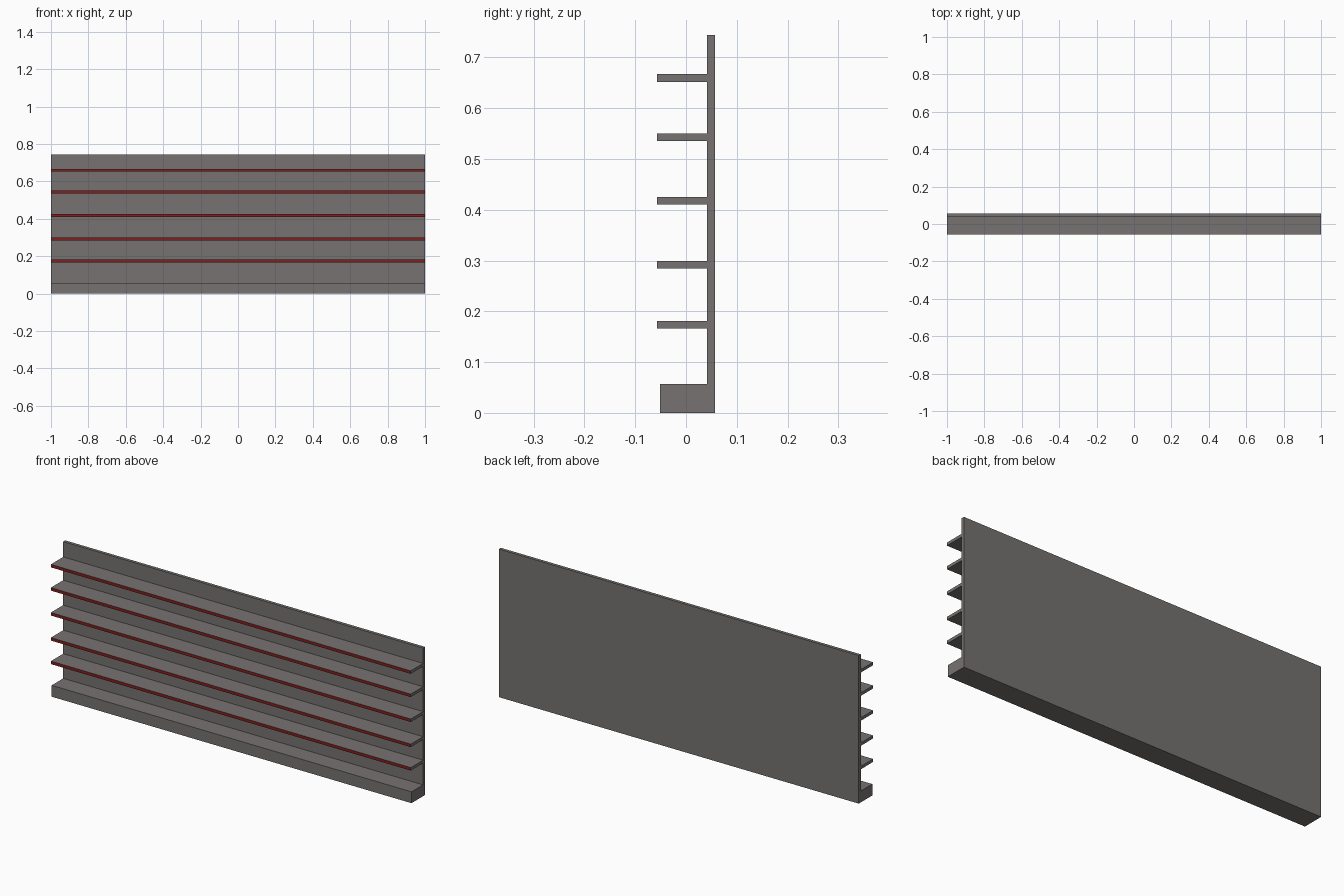
import bpy, bmesh

if "Cube" in bpy.data.objects:
    bpy.data.objects.remove(bpy.data.objects["Cube"])


def material(name, rgb):
    m = bpy.data.materials.new(name)
    m.diffuse_color = (*rgb, 1)
    m.use_nodes = True
    m.node_tree.nodes["Principled BSDF"].inputs["Base Color"].default_value = m.diffuse_color
    return m


GREY = material("warm_grey", (0.18, 0.168, 0.165))
RED = material("dark_red", (0.21, 0.014, 0.014))

HALF = 1.0            # half length along x
BACK, PANEL = 0.057, 0.041   # rear and front planes of the back panel


def extrude_profile(name, profile, red_front=False):
    """Extrude a (y, z) outline along x; optionally paint its front edge red."""
    bm = bmesh.new()
    face = bm.faces.new([bm.verts.new((-HALF, y, z)) for y, z in profile])
    ext = bmesh.ops.extrude_face_region(bm, geom=[face], use_keep_orig=True)
    moved = [v for v in ext["geom"] if isinstance(v, bmesh.types.BMVert)]
    bmesh.ops.translate(bm, verts=moved, vec=(2 * HALF, 0, 0))
    bmesh.ops.recalc_face_normals(bm, faces=bm.faces)
    bm.normal_update()
    if red_front:
        for f in bm.faces:
            if f.normal.y < -0.9:
                f.material_index = 1
    mesh = bpy.data.meshes.new(name)
    bm.to_mesh(mesh)
    bm.free()
    mesh.materials.append(GREY)
    if red_front:
        mesh.materials.append(RED)
    obj = bpy.data.objects.new(name, mesh)
    bpy.context.collection.objects.link(obj)
    return obj


# Back panel with base plinth in one L-shaped section
extrude_profile("back_panel_and_base", [
    (-0.051, 0), (BACK, 0), (BACK, 0.744),
    (PANEL, 0.744), (PANEL, 0.057), (-0.051, 0.057)])

# Shelves with red front edges
for i, z in enumerate((0.166, 0.284, 0.41, 0.535, 0.652)):
    extrude_profile(f"shelf_{i + 1}", [
        (-0.057, z), (PANEL, z), (PANEL, z + 0.015), (-0.057, z + 0.015)],
        red_front=True)
